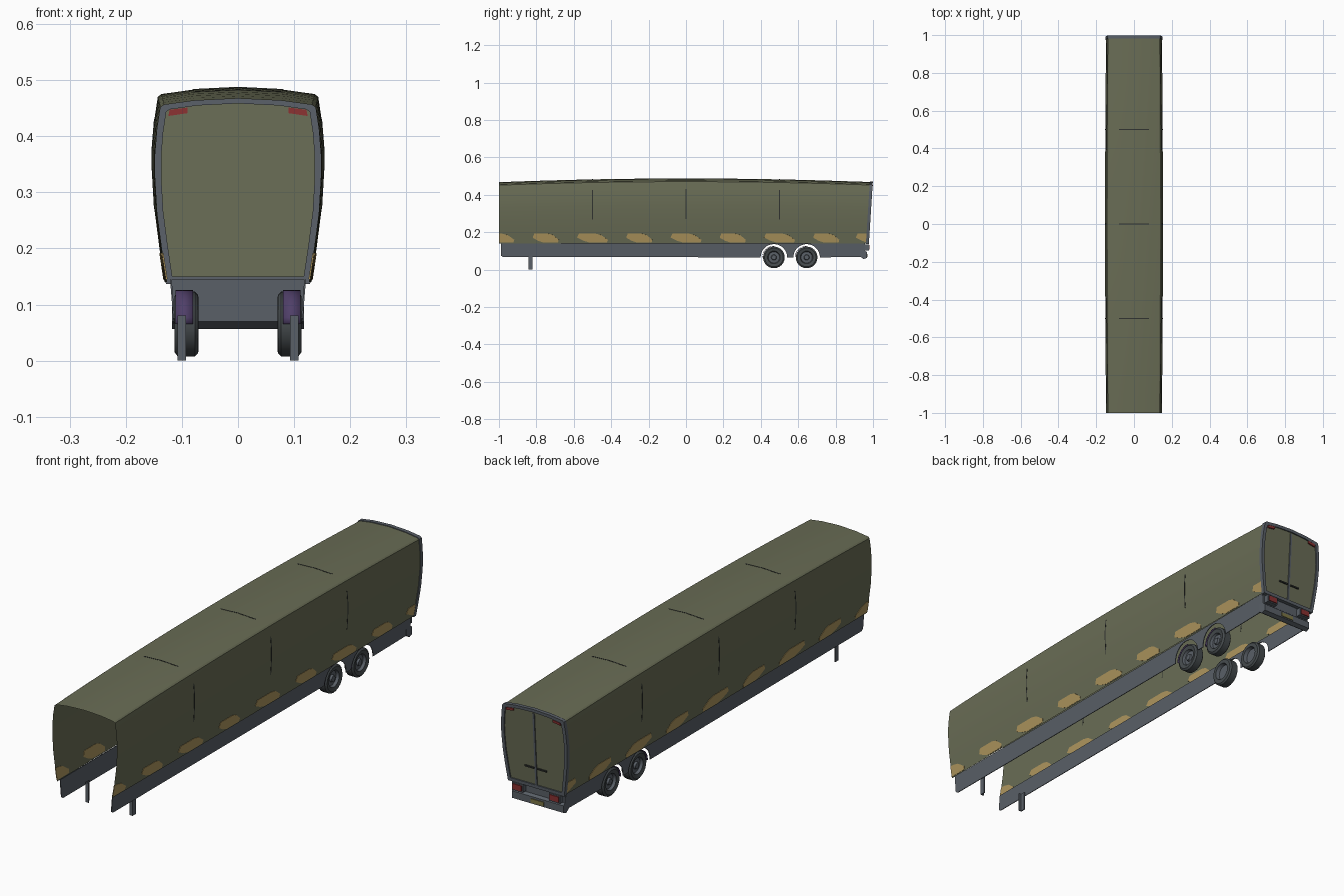
import bpy, bmesh, math

old = bpy.data.objects.get("Cube")
if old:
    bpy.data.objects.remove(old, do_unlink=True)


def material(name, r, g, b):
    m = bpy.data.materials.new(name)
    m.use_nodes = True
    m.diffuse_color = (r, g, b, 1)
    m.node_tree.nodes["Principled BSDF"].inputs["Base Color"].default_value = (r, g, b, 1)
    return m


OLIVE = material("olive canvas", .14, .15, .09)
GREY = material("slate grey", .1, .115, .135)
SAND = material("sand patch", .42, .3, .11)
PURPLE = material("dark purple", .08, .05, .14)
TYRE = material("tyre grey", .06, .07, .075)
RED = material("lamp red", .25, .03, .03)
DARK = material("dark trim", .03, .033, .03)
PLATE = material("plate ochre", .2, .18, .06)


def mesh_object(name, verts, faces, mats, smooth=False, thick=0):
    bm = bmesh.new()
    vs = [bm.verts.new(v) for v in verts]
    for f in faces:
        bm.faces.new([vs[i] for i in f])
    bmesh.ops.remove_doubles(bm, verts=bm.verts, dist=1e-5)
    bmesh.ops.recalc_face_normals(bm, faces=bm.faces)
    me = bpy.data.meshes.new(name)
    bm.to_mesh(me)
    bm.free()
    ob = bpy.data.objects.new(name, me)
    bpy.context.collection.objects.link(ob)
    for m in mats:
        me.materials.append(m)
    if thick:
        mod = ob.modifiers.new("thickness", 'SOLIDIFY')
        mod.thickness, mod.offset = thick, 0
    if smooth:
        bpy.ops.object.select_all(action='DESELECT')
        ob.select_set(True)
        bpy.context.view_layer.objects.active = ob
        bpy.ops.object.shade_smooth_by_angle(angle=math.radians(30))
    return ob


def loft(name, rows, mats, closed=False, smooth=False, thick=0):
    """Skin a list of equally long point rows."""
    n = len(rows[0])
    faces = [(i * n + j, i * n + (j + 1) % n, (i + 1) * n + (j + 1) % n, (i + 1) * n + j)
             for i in range(len(rows) - 1) for j in range(n if closed else n - 1)]
    return mesh_object(name, [p for r in rows for p in r], faces, mats, smooth, thick)


def prism(name, a, b, mat):
    """Solid between two matching outlines."""
    n = len(a)
    faces = [tuple(range(n)), tuple(range(2 * n - 1, n - 1, -1))]
    faces += [(i, (i + 1) % n, n + (i + 1) % n, n + i) for i in range(n)]
    return mesh_object(name, a + b, faces, [mat])


def box(name, x0, x1, y0, y1, z0, z1, mat):
    ring = [(x0, z0), (x1, z0), (x1, z1), (x0, z1)]
    return prism(name, [(x, y0, z) for x, z in ring], [(x, y1, z) for x, z in ring], mat)


# Barrel-sided cross-section, narrowing and sinking toward both ends
HALF = [(.131, .14), (.14, .20), (.149, .27), (.153, .34), (.153, .38), (.149, .43),
        (.143, .47), (.137, .475), (.08, .483)]
BASE, TOP = .14, .487


def section(y):
    full = HALF + [(0, TOP)] + [(-x, z) for x, z in reversed(HALF)]
    return [(x * (1 - .035 * y * y), z - .02 * y * y * (z - BASE) / (TOP - BASE)) for x, z in full]


def rear_y(z):
    return .97 + .022 * (z - BASE) / (TOP - BASE)


# Canvas shell, open at the front and underneath
rows = []
for i in range(17):
    y = -1 + i * .125
    rows.append([(x, rear_y(z) if i == 16 else y, z) for x, z in section(min(y, .98))])
loft("canvas_shell", rows, [OLIVE], smooth=True)

# Thin seams where the panels meet
for y in (-.5, 0, .5):
    pts = section(y)
    for name, part in (("right_seam", pts[2:6]), ("left_seam", pts[-6:-2]), ("roof_seam", pts[8:11])):
        loft(name, [[(x * 1.002, y + d, z + .0005) for x, z in part] for d in (-.002, .002)],
             [DARK], thick=.001)

# Sand patches along the lower edge, showing inside and outside
SHAPE = [(0, .55), (.06, 1), (.6, 1), (.78, .85), (1, .3), (.97, 0), (.4, 0), (.2, .2)]
for s in (-1, 1):
    for k in range(9):
        width = .165 if k % 2 == 0 else .14
        pts = []
        for u, v in SHAPE:
            y = max(-1, min(.965, -1.0 + k * .25 + (u - .5) * width + (-.01 if k == 8 else 0)))
            (xa, za), (xb, zb) = section(y)[:2]
            z = .145 + .047 * v
            pts.append((s * (xa + (xb - xa) * (z - za) / (zb - za)), y, z))
        mesh_object("sand_patch", pts, [tuple(range(len(pts)))], [SAND], thick=.003)

# Rear frame and doors
outer = section(.98)
inner = [(x * .925, .31 + (z - .31) * .94) for x, z in outer]


def ring(pts, dy):
    return [(x, rear_y(z) + dy, z) for x, z in pts]


big = [(x * 1.015, .31 + (z - .31) * 1.02) for x, z in outer]
loft("rear_frame", [ring(big, -.008), ring(big, .008), ring(inner, .008), ring(inner, -.008),
                    ring(big, -.008)], [GREY], closed=True)
prism("rear_doors", ring(inner, -.004), ring(inner, .003), OLIVE)
bar = [(-.004, .15), (.004, .15), (.004, .452), (-.004, .452)]
prism("door_post", ring(bar, 0), ring(bar, .007), GREY)
for s in (-1, 1):
    handle = [(s * .008, .217), (s * .05, .217), (s * .05, .223), (s * .008, .223)]
    prism("door_handle", ring(handle, 0), ring(handle, .008), DARK)
    lamp = [(s * .09, .441), (s * .124, .436), (s * .122, .447), (s * .09, .451)]
    prism("top_lamp", ring(lamp, -.006), ring(lamp, .009), RED)
    box("tail_lamp", s * .065, s * .105, .95, .982, .108, .13, RED)
    box("tail_lamp_housing", s * .06, s * .11, .95, .978, .103, .135, GREY)

# Rear crossbeam and bumper
beam = [(.93, .145), (.958, .145), (.958, .1), (.968, .092), (.968, .063), (.95, .056), (.93, .07)]
prism("rear_bumper", [(-.118, y, z) for y, z in beam], [(.118, y, z) for y, z in beam], GREY)
box("rear_plate", -.03, .03, .966, .971, .068, .084, PLATE)

# Side skirts with two wheel arches
AXLES, HUB_Z, ARCH = (.47, .645), .065, .071
skirt = [(-.99, .145), (-.99, .075), (-.98, .068)]
for c in AXLES:
    skirt += [(c - ARCH * math.cos(math.pi * i / 16), HUB_Z + ARCH * math.sin(math.pi * i / 16))
              for i in range(17)]
skirt += [(.955, .068), (.955, .145)]
for s in (-1, 1):
    sides = [[(s * (.112 + d + .08 * (z - .068)), y, z) for y, z in skirt] for d in (0, .003)]
    prism("side_skirt", sides[0], sides[1], GREY)

# Wheels, spun from a half profile of (radius, distance from centre line)
WHEEL = [(0, .107), (.012, .107), (.015, .099), (.03, .098), (.034, .109), (.05, .113),
         (.058, .107), (.058, .077), (.052, .071), (.036, .07), (.032, .085), (0, .085)]
for s in (-1, 1):
    for c in AXLES:
        rows = [[(s * x, c + r * math.cos(a), HUB_Z + r * math.sin(a)) for r, x in WHEEL]
                for a in (math.tau * i / 24 for i in range(25))]
        wheel = loft("wheel", rows, [TYRE, GREY], smooth=True)
        for p in wheel.data.polygons:
            p.material_index = int(math.hypot(p.center.y - c, p.center.z - HUB_Z) < .034)
        # Mudguard over the front quarter of the wheel
        arc = [math.pi * (.5 + .5 * i / 8) for i in range(9)]
        loft("mudguard", [[(s * x, c + .062 * math.cos(a), HUB_Z + .06 * math.sin(a)) for a in arc]
                          for x in (.08, .111)], [PURPLE], smooth=True, thick=.002)

# Angle-section landing legs
for s in (-1, 1):
    box("landing_leg_plate", s * .104, s * .108, -.842, -.82, 0, .08, GREY)
    box("landing_leg_web", s * .093, s * .108, -.842, -.838, 0, .08, GREY)
